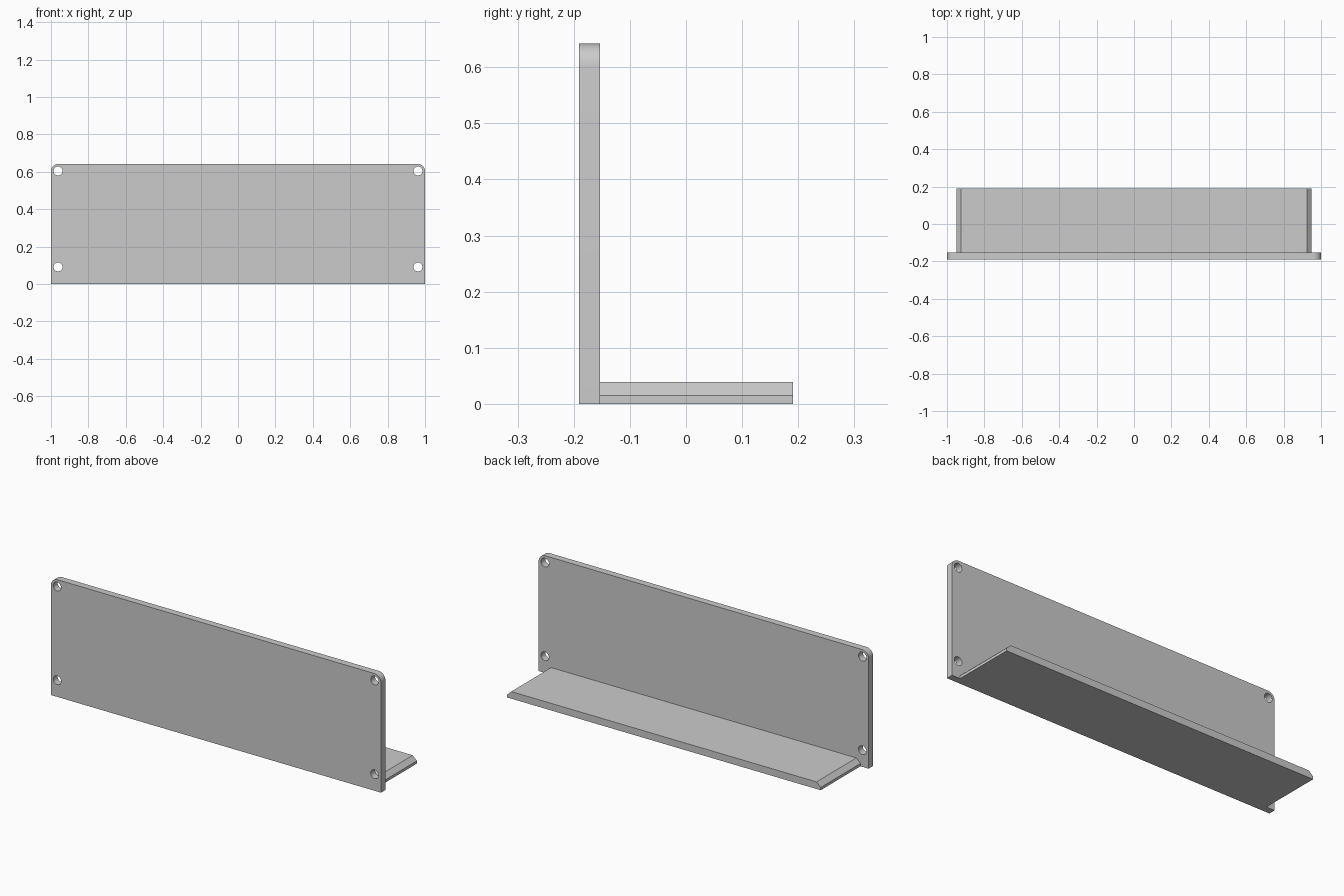
import bpy
import bmesh
from math import cos, sin, pi
from mathutils import Vector

cube = bpy.data.objects.get("Cube")
if cube:
    bpy.data.objects.remove(cube, do_unlink=True)

FRONT, PLATE_BACK, BACK = -0.191, -0.153, 0.191
HEIGHT, CORNER = 0.642, 0.04

grey = bpy.data.materials.new("plain grey")
grey.use_nodes = True
colour = (0.6, 0.6, 0.6, 1)
grey.diffuse_color = colour
grey.node_tree.nodes["Principled BSDF"].inputs["Base Color"].default_value = colour


def arc(x, z, radius, start, end, steps):
    """Points on an arc in the x-z plane."""
    angles = [start + (end - start) * i / steps for i in range(steps + 1)]
    return [(x + radius * cos(a), z + radius * sin(a)) for a in angles]


def extrude_profile(name, loops, y0, y1):
    """Fill an outline, with any holes, and extrude it along y."""
    bm = bmesh.new()
    edges = []
    for loop in loops:
        verts = [bm.verts.new((x, y0, z)) for x, z in loop]
        edges += [bm.edges.new((v, verts[i - 1])) for i, v in enumerate(verts)]
    bmesh.ops.triangle_fill(bm, use_beauty=True, edges=edges, normal=Vector((0, -1, 0)))
    result = bmesh.ops.extrude_face_region(bm, geom=bm.faces[:], use_keep_orig=True)
    moved = [g for g in result["geom"] if isinstance(g, bmesh.types.BMVert)]
    bmesh.ops.translate(bm, verts=moved, vec=(0, y1 - y0, 0))
    bmesh.ops.recalc_face_normals(bm, faces=bm.faces[:])
    mesh = bpy.data.meshes.new(name)
    bm.to_mesh(mesh)
    bm.free()
    mesh.materials.append(grey)
    obj = bpy.data.objects.new(name, mesh)
    bpy.context.collection.objects.link(obj)
    bpy.ops.object.select_all(action="DESELECT")
    obj.select_set(True)
    bpy.context.view_layer.objects.active = obj
    bpy.ops.object.shade_smooth_by_angle()
    return obj


# Upright plate with rounded top corners and four screw holes
outline = [(-1, 0), (1, 0)]
outline += arc(1 - CORNER, HEIGHT - CORNER, CORNER, 0, pi / 2, 10)
outline += arc(CORNER - 1, HEIGHT - CORNER, CORNER, pi / 2, pi, 10)
holes = [arc(x, z, 0.024, 0, 2 * pi, 32)[:-1]
         for x in (-0.962, 0.962) for z in (0.091, 0.604)]
extrude_profile("upright_plate", [outline] + holes, FRONT, PLATE_BACK)

# Shelf behind the plate, its two ends bevelled along the top
right_half = [(0.95, 0), (0.95, 0.015), (0.925, 0.039)]
left_half = [(-x, z) for x, z in reversed(right_half)]
extrude_profile("shelf", [right_half + left_half], PLATE_BACK, BACK)
